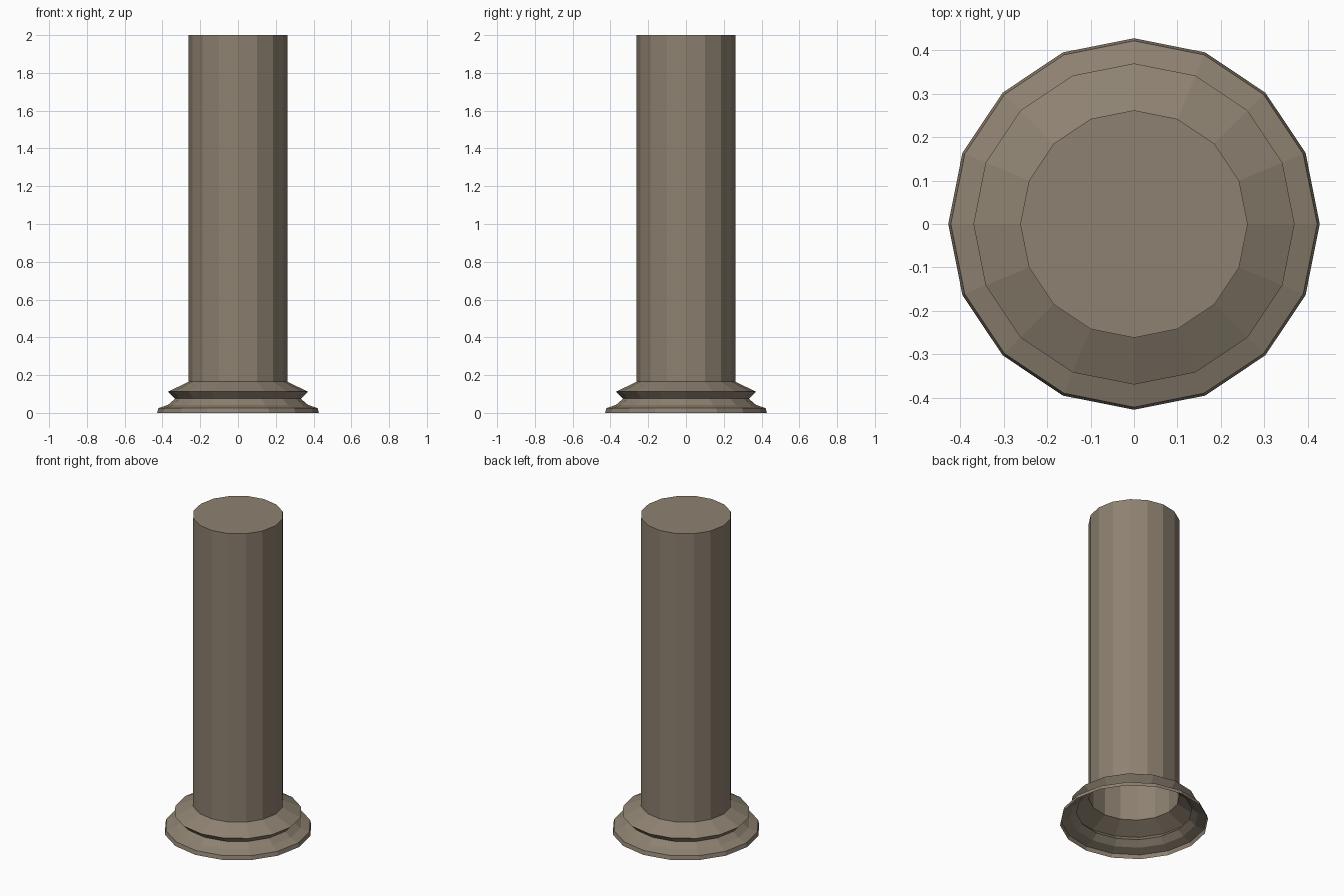
import bpy, bmesh, math

if "Cube" in bpy.data.objects:
    bpy.data.objects.remove(bpy.data.objects["Cube"])

SIDES = 16

# Stone colour
stone = bpy.data.materials.new("warm grey stone")
stone.diffuse_color = (0.27, 0.222, 0.165, 1)
stone.use_nodes = True
stone.node_tree.nodes["Principled BSDF"].inputs["Base Color"].default_value = stone.diffuse_color

# Profile as (radius, height), from the open foot up to the capped top
profile = [(0.428, 0.0), (0.422, 0.025), (0.37, 0.043), (0.333, 0.075),
           (0.37, 0.112), (0.262, 0.165), (0.262, 2.0)]

bm = bmesh.new()
rings = []
for r, z in profile:
    rings.append([bm.verts.new((r * math.cos(2 * math.pi * i / SIDES),
                                r * math.sin(2 * math.pi * i / SIDES), z))
                  for i in range(SIDES)])

# Moulded base and shaft walls
for low, high in zip(rings, rings[1:]):
    for i in range(SIDES):
        j = (i + 1) % SIDES
        bm.faces.new((low[i], low[j], high[j], high[i]))

# Flat top cap; the underside stays open
bm.faces.new(rings[-1])

mesh = bpy.data.meshes.new("column")
bm.to_mesh(mesh)
bm.free()
mesh.materials.append(stone)
column = bpy.data.objects.new("column", mesh)
bpy.context.collection.objects.link(column)
